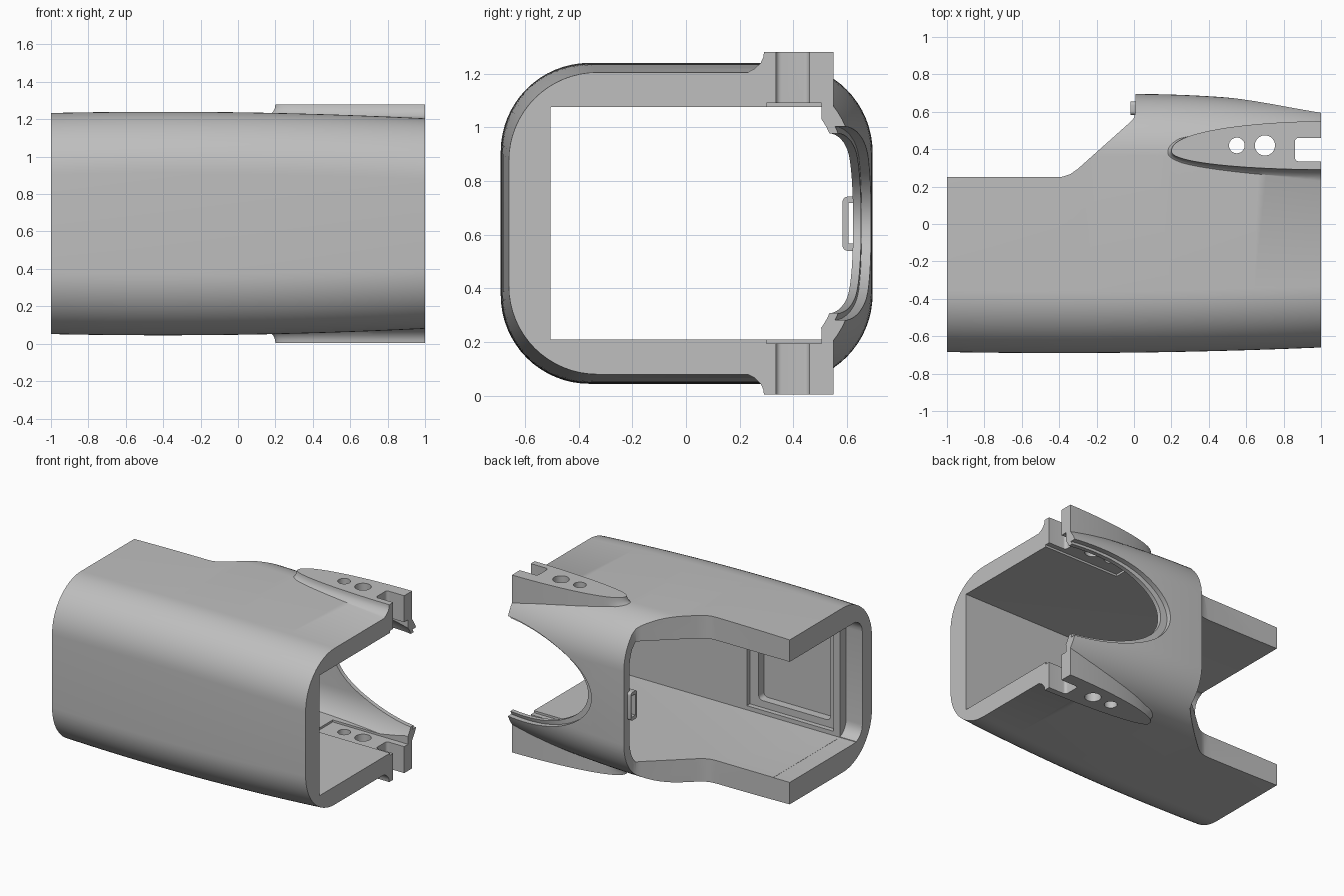
import bpy, bmesh, math
from mathutils import Vector

cube = bpy.data.objects.get("Cube")
if cube:
    bpy.data.objects.remove(cube, do_unlink=True)

MID_Z = 0.6425


def new_object(name, bm):
    bmesh.ops.recalc_face_normals(bm, faces=bm.faces)
    mesh = bpy.data.meshes.new(name)
    bm.to_mesh(mesh)
    bm.free()
    obj = bpy.data.objects.new(name, mesh)
    bpy.context.collection.objects.link(obj)
    return obj


def skin(name, rings):
    """Closed solid through a list of rings with equal point counts."""
    bm = bmesh.new()
    loops = [[bm.verts.new(p) for p in ring] for ring in rings]
    n = len(loops[0])
    for a, b in zip(loops, loops[1:]):
        for i in range(n):
            bm.faces.new((a[i], a[(i + 1) % n], b[(i + 1) % n], b[i]))
    bm.faces.new(loops[0])
    bm.faces.new(loops[-1])
    return new_object(name, bm)


def box(name, x, y, z, round_axis=None, radius=0.0):
    bm = bmesh.new()
    bmesh.ops.create_cube(bm, size=1)
    for v in bm.verts:
        v.co = Vector([lo + (c + 0.5) * (hi - lo) for c, (lo, hi) in zip(v.co, (x, y, z))])
    if round_axis is not None:
        edges = [e for e in bm.edges
                 if abs((e.verts[0].co - e.verts[1].co).normalized()[round_axis]) > 0.9]
        bmesh.ops.bevel(bm, geom=edges, offset=radius, segments=6, profile=0.5, affect='EDGES')
    return new_object(name, bm)


def combine(target, other, operation='DIFFERENCE'):
    """Apply a boolean and discard the helper."""
    mod = target.modifiers.new("cut", 'BOOLEAN')
    mod.operation, mod.solver, mod.object = operation, 'EXACT', other
    bpy.context.view_layer.update()
    graph = bpy.context.evaluated_depsgraph_get()
    mesh = bpy.data.meshes.new_from_object(target.evaluated_get(graph))
    target.modifiers.clear()
    target.data = mesh
    bpy.data.objects.remove(other, do_unlink=True)


def section(x, inset):
    """Rounded rectangle of the sleeve at x, shrunk by inset."""
    bow = (x + 0.4) ** 2
    y0 = -0.69 + 0.0153 * bow + inset
    y1 = 0.695 - 0.075 * max(x, 0) ** 2 - inset
    half = 0.5975 - 0.018 * bow - inset
    r = 0.33 - inset
    points = []
    for k, (sy, sz) in enumerate(((1, 1), (-1, 1), (-1, -1), (1, -1))):
        cy = y1 - r if sy > 0 else y0 + r
        cz = MID_Z + sz * (half - r)
        for i in range(17):
            a = math.pi / 2 * (k + i / 16)
            points.append((x, cy + r * math.cos(a), cz + r * math.sin(a)))
    return points


def sleeve(name, inset, reach):
    return skin(name, [section(-reach + 2 * reach * i / 32, inset) for i in range(33)])


def oval(name, scale):
    """Cutter for the U-shaped opening in the back wall."""
    ring = [(1 + 0.73 * scale * math.cos(a), MID_Z + 0.36 * scale * math.sin(a))
            for a in (math.tau * i / 96 for i in range(96))]
    return skin(name, [[(x, y, z) for x, z in ring] for y in (0.35, 0.85)])


def tab(name, side):
    """Raised pointed pad with a flared foot along its front and tip."""
    rings = []
    for z, flare in ((1.073, 0.07), (1.2, 0.07), (1.218, 0.035), (1.24, 0.012), (1.262, 0.002), (1.28, 0)):
        ring = []
        for i in range(41):
            a = math.pi * (0.5 + i / 40)
            c, s = -math.cos(a), math.sin(a)
            x = 1.05 - 0.85 * c
            y = 0.39 + (0.16 if s > 0 else 0.1) * math.copysign(abs(s) ** 0.9, s)
            shift = flare * min(1, max(0, 0.4 - s) / 0.8)
            ring.append((x - flare * c ** 6 * (s < 0.4), y - shift,
                         MID_Z + side * (z - MID_Z)))
        rings.append(ring)
    return skin(name, rings)


def hole(x, y, r):
    ring = [(x + r * math.cos(math.tau * i / 40), y + r * math.sin(math.tau * i / 40)) for i in range(40)]
    return skin("hole_cutter", [[(px, py, z) for px, py in ring] for z in (-0.2, 1.5)])


# Outer shell with the two pads
body = sleeve("sleeve_body", 0, 1.03)
for side in (1, -1):
    combine(body, tab("pad", side), 'UNION')

# Main cavity
cavity = sleeve("cavity_cutter", 0.065, 1.1)
combine(cavity, box("cavity_limit", (-2, 2), (-0.505, 1), (0.21, 1.075)), 'INTERSECT')
combine(body, cavity)

# Recessed window and end step inside the front wall
combine(body, box("recess", (-0.82, -0.13), (-0.54, -0.4), (0.24, 1.04)))
combine(body, box("window", (-0.77, -0.2), (-0.6, -0.4), (0.29, 0.99), 1, 0.03))
combine(body, box("end_step", (-1.2, -0.87), (-0.575, 0.6), (0.209, 1.076), 0, 0.1))

# Open side at the back
profile = [(-1.2, 0.25), (-0.42, 0.25), (-0.38, 0.253), (-0.34, 0.267), (-0.3, 0.295),
           (-0.02, 0.545), (0, 0.567), (0.008, 0.6), (0.008, 0.9), (-1.2, 0.9)]
combine(body, skin("side_cutter", [[(x, y, z) for x, y in profile] for z in (-0.2, 1.5)]))

# U-shaped opening with a thin inner lip
outer_cut = oval("outer_cut", 1.0)
combine(outer_cut, sleeve("lip_core", 0.035, 1.9))
combine(body, outer_cut)
combine(body, oval("inner_cut", 0.93))

# Pad holes, slot and shallow underside recesses
combine(body, hole(0.55, 0.42, 0.042))
combine(body, hole(0.70, 0.42, 0.054))
combine(body, box("slot", (0.86, 1.2), (0.335, 0.46), (-0.2, 1.5), 2, 0.02))
for z in ((0.195, 0.25), (1.03, 1.09)):
    combine(body, box("underside_recess", (0.4, 1.2), (0.3, 0.505), z))

# Trim both ends flat
combine(body, box("trim", (-1, 1), (-2, 2), (-1, 2)), 'INTERSECT')

# Small hollow latch on the back wall
latch = box("back_latch", (-0.02, 0.2), (0.583, 0.655), (0.54, 0.742), 0, 0.02)
combine(latch, box("latch_hole", (-0.2, 0.4), (0.605, 0.65), (0.567, 0.718)))

# Material and shading
grey = bpy.data.materials.new("plain_grey")
colour = (0.52, 0.52, 0.52, 1)
grey.diffuse_color = colour
grey.use_nodes = True
grey.node_tree.nodes["Principled BSDF"].inputs["Base Color"].default_value = colour
for obj in (body, latch):
    obj.data.materials.clear()
    obj.data.materials.append(grey)
    bpy.ops.object.select_all(action='DESELECT')
    obj.select_set(True)
    bpy.context.view_layer.objects.active = obj
    bpy.ops.object.shade_smooth_by_angle(angle=math.radians(30))
